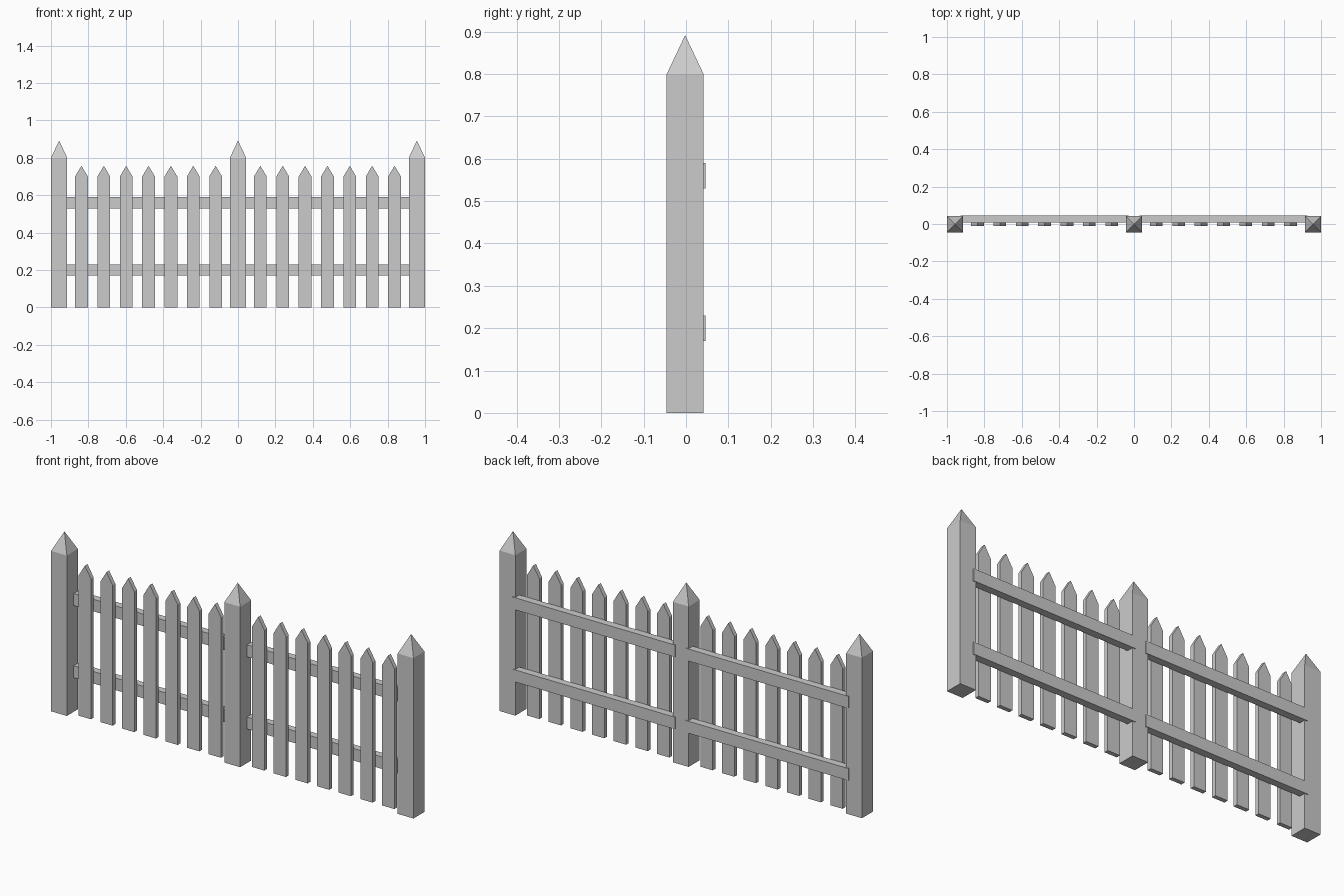
import bpy, bmesh

if "Cube" in bpy.data.objects:
    bpy.data.objects.remove(bpy.data.objects["Cube"])

POST_X = 0.9565      # centre of the end posts
POST_H = 0.0435      # half width of a post
POST_Y = -0.002      # posts sit slightly forward of the rails


def make_object(name, bm):
    bmesh.ops.recalc_face_normals(bm, faces=bm.faces)
    mesh = bpy.data.meshes.new(name)
    bm.to_mesh(mesh)
    bm.free()
    obj = bpy.data.objects.new(name, mesh)
    bpy.context.collection.objects.link(obj)
    return obj


def prism(name, profile, y0, y1):
    """Extrude an x-z outline from y0 to y1."""
    bm = bmesh.new()
    face = bm.faces.new([bm.verts.new((x, y0, z)) for x, z in profile])
    ext = bmesh.ops.extrude_face_region(bm, geom=[face])
    verts = [v for v in ext["geom"] if isinstance(v, bmesh.types.BMVert)]
    bmesh.ops.translate(bm, verts=verts, vec=(0, y1 - y0, 0))
    return make_object(name, bm)


def post(name, x):
    """Square post with a pyramid cap."""
    bm = bmesh.new()
    corners = [(-1, -1), (1, -1), (1, 1), (-1, 1)]
    low, high = [[bm.verts.new((x + a * POST_H, POST_Y + b * POST_H, z))
                  for a, b in corners] for z in (0, 0.80)]
    tip = bm.verts.new((x, POST_Y, 0.892))
    bm.faces.new(low)
    for i in range(4):
        j = (i + 1) % 4
        bm.faces.new((low[i], low[j], high[j], high[i]))
        bm.faces.new((high[i], high[j], tip))
    return make_object(name, bm)


# Three posts
for name, x in (("left_post", -POST_X), ("middle_post", 0), ("right_post", POST_X)):
    post(name, x)

# Seven pointed pickets in each bay
w = 0.034
for i in range(-7, 8):
    if i == 0:
        continue
    x = i * POST_X / 8
    prism("picket", [(x - w, 0), (x + w, 0), (x + w, 0.70), (x, 0.757), (x - w, 0.70)],
          -0.012, 0.009)

# Two rails per bay, let into the posts
for side in (-1, 1):
    for z in (0.20, 0.56):
        a, b = side * 0.029, side * 0.928
        prism("rail", [(a, z - 0.03), (b, z - 0.03), (b, z + 0.03), (a, z + 0.03)],
              0.009, 0.0455)
